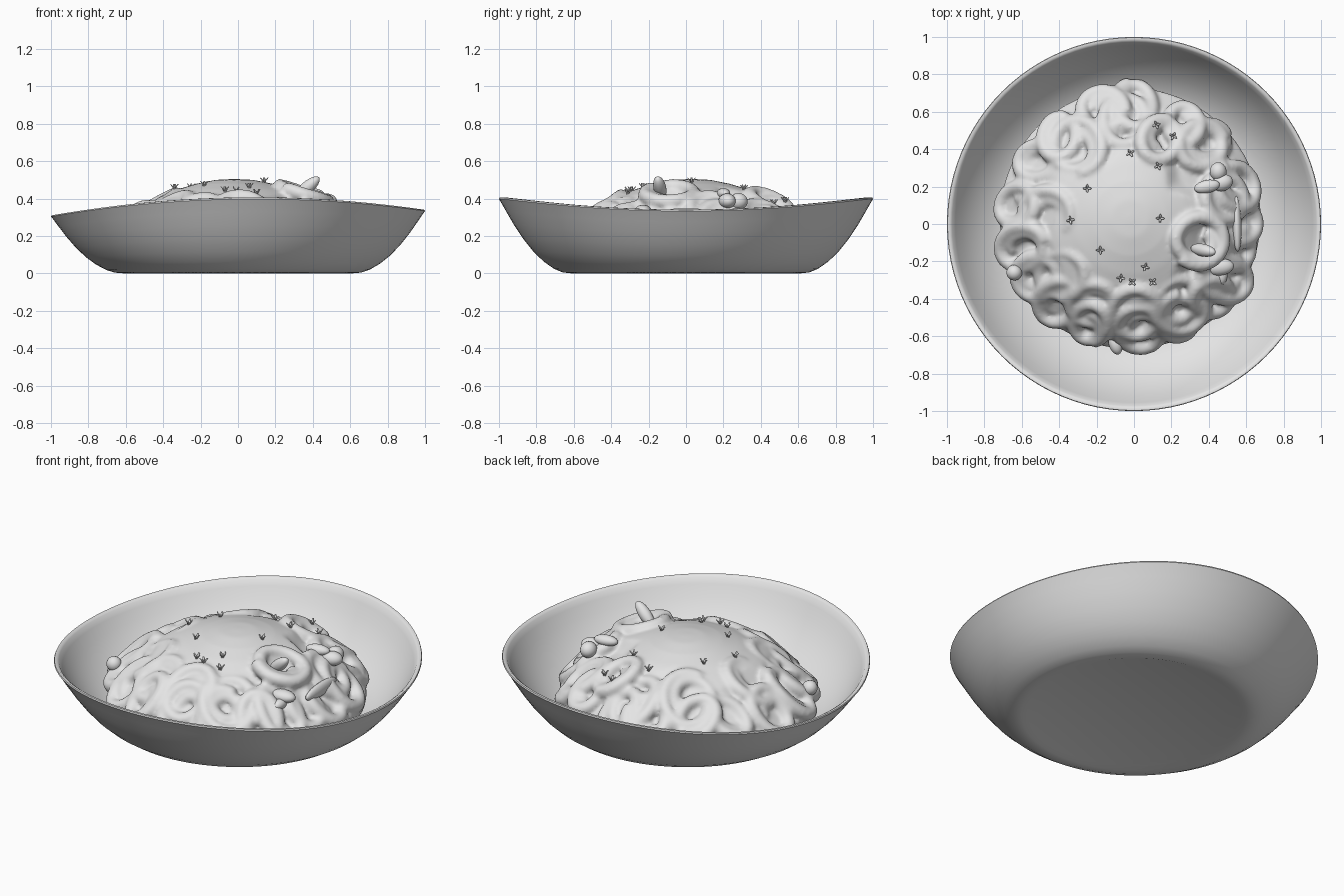
import bpy, bmesh, math, random
from mathutils import Vector, Matrix

random.seed(4)
if "Cube" in bpy.data.objects:
    bpy.data.objects.remove(bpy.data.objects["Cube"], do_unlink=True)

grey = bpy.data.materials.new("plain grey")
grey.use_nodes = True
grey.diffuse_color = (0.78, 0.78, 0.78, 1)
grey.node_tree.nodes["Principled BSDF"].inputs["Base Color"].default_value = grey.diffuse_color


def add_object(name, bm):
    bmesh.ops.recalc_face_normals(bm, faces=bm.faces)
    mesh = bpy.data.meshes.new(name)
    bm.to_mesh(mesh)
    bm.free()
    mesh.shade_smooth()
    mesh.materials.append(grey)
    obj = bpy.data.objects.new(name, mesh)
    bpy.context.collection.objects.link(obj)
    return obj


def lathe(name, profile, shape, steps=96):
    """Spin (radius, height) points; shape(r, z, angle) returns the final position."""
    bm = bmesh.new()
    rings = [[bm.verts.new(shape(r, z, math.tau * i / steps)) for i in range(steps)]
             for r, z in profile]
    for low, high in zip(rings, rings[1:]):
        for i in range(steps):
            j = (i + 1) % steps
            bm.faces.new((low[i], low[j], high[j], high[i]))
    bm.faces.new(rings[0])
    bm.faces.new(rings[-1])
    return add_object(name, bm)


# Bowl with a rim that dips at the two sides
def warped(r, z, a):
    rim = 0.365 - 0.04 * math.cos(2 * a) + 0.015 * math.cos(a)
    return (r * math.cos(a), r * math.sin(a), z * rim / 0.37)


bowl_profile = [(0.58, 0.01), (0.61, 0), (0.66, 0.005), (0.705, 0.022), (0.76, 0.057),
                (0.815, 0.105), (0.87, 0.168), (0.92, 0.237), (0.96, 0.3), (0.99, 0.348),
                (1, 0.363), (0.997, 0.37), (0.985, 0.371), (0.973, 0.362), (0.955, 0.33),
                (0.92, 0.268), (0.87, 0.2), (0.81, 0.137), (0.74, 0.085), (0.67, 0.055), (0.58, 0.045)]
bowl = lathe("bowl", bowl_profile, warped)
bpy.ops.object.select_all(action="DESELECT")
bowl.select_set(True)
bpy.context.view_layer.objects.active = bowl
bpy.ops.object.shade_smooth_by_angle(angle=math.radians(50))

# Overall height of the food by distance from its middle
MIDDLE = Vector((-0.02, 0.03))
heights = [(0, 0.505), (0.1, 0.5), (0.2, 0.48), (0.3, 0.45), (0.4, 0.41), (0.5, 0.36),
           (0.6, 0.28), (0.7, 0.18), (0.78, 0.11), (2, 0.1)]


def mound(x, y):
    r = (Vector((x, y)) - MIDDLE).length
    for (r0, z0), (r1, z1) in zip(heights, heights[1:]):
        if r <= r1:
            return z0 + (z1 - z0) * (r - r0) / (r1 - r0)


# Sauce over the middle, with a wavy edge dropping to the pasta bed
def sauce_bed(r, z, a):
    x, y = MIDDLE.x + r * math.cos(a), MIDDLE.y + r * math.sin(a)
    if z == 0:
        return (x, y, 0.07)
    edge = 0.38 + 0.035 * math.sin(5 * a + 1) + 0.03 * math.sin(8 * a)
    from_middle = math.hypot(x + 0.07, y + 0.02)
    drop = min(max((from_middle - edge) / 0.08, 0), 1) * 0.05
    return (x, y, mound(x, y) - drop)


bed_profile = [(0.69, 0)] + [(0.7 - 0.02 * i, 1) for i in range(35)]
food = lathe("pasta_and_sauce", bed_profile, sauce_bed)

# Pasta coils draped over the mound: x, y, radius, lift
coils = [(-0.3, 0.41, 0.14, 0), (-0.05, 0.55, 0.13, -0.01), (0.14, 0.45, 0.11, 0.02),
         (0.36, 0.42, 0.12, 0), (-0.46, 0.05, 0.13, -0.01), (-0.38, -0.27, 0.12, -0.01),
         (-0.22, -0.42, 0.12, -0.01), (0.01, -0.47, 0.13, 0), (0.24, -0.43, 0.14, 0),
         (0.35, -0.09, 0.13, 0.045), (0.48, 0.14, 0.12, 0.01), (0.48, -0.29, 0.13, 0)]
for i in range(17):
    a = math.tau * (i + random.uniform(-0.25, 0.25)) / 17
    r = random.uniform(0.57, 0.61)
    coils.append((MIDDLE.x + r * math.cos(a), MIDDLE.y + r * math.sin(a),
                  random.uniform(0.09, 0.125), random.uniform(-0.02, 0.01)))

curve = bpy.data.curves.new("pasta_coils", "CURVE")
curve.dimensions = "3D"
curve.bevel_depth = 0.04
curve.bevel_resolution = 3
curve.use_fill_caps = True
for cx, cy, rad, lift in coils:
    phase, stretch = random.uniform(0, math.tau), random.uniform(0.8, 1)
    spline = curve.splines.new("POLY")
    spline.points.add(43)
    for k, point in enumerate(spline.points):
        # One full turn, then winding inward and sinking
        t = math.tau * k / 28
        inward = max(k - 24, 0) / 19
        size = rad * (1 - 0.6 * inward)
        u, v = size * math.cos(t), size * stretch * math.sin(t)
        x = cx + u * math.cos(phase) - v * math.sin(phase)
        y = cy + u * math.sin(phase) + v * math.cos(phase)
        z = mound(x, y) - 0.025 + lift + 0.018 * math.sin(t) - 0.04 * inward
        point.co = (x, y, z, 1)

strands = bpy.data.objects.new("pasta_coils", curve)
bpy.context.collection.objects.link(strands)
bpy.context.view_layer.update()
mesh = bpy.data.meshes.new_from_object(strands.evaluated_get(bpy.context.evaluated_depsgraph_get()))
bpy.data.objects.remove(strands, do_unlink=True)

# Melt bed and coils into one sauced surface
bm = bmesh.new()
bm.from_mesh(food.data)
bm.from_mesh(mesh)
bm.to_mesh(food.data)
bm.free()
bpy.data.meshes.remove(mesh)
remesh = food.modifiers.new("blend", "REMESH")
remesh.mode = "VOXEL"
remesh.voxel_size = 0.012
remesh.use_smooth_shade = True
soften = food.modifiers.new("soften", "SMOOTH")
soften.factor = 0.5
soften.iterations = 7
bpy.context.view_layer.update()
surface = food.evaluated_get(bpy.context.evaluated_depsgraph_get())


def drop_on_food(x, y):
    hit, place, normal, face = surface.ray_cast(Vector((x, y, 2)), Vector((0, 0, -1)))
    return place if hit else Vector((x, y, mound(x, y)))


# Rounded chunks: name, x, y, lift, size, turn, tilt
def chunk(name, x, y, lift, size, turn=0, tilt=0):
    bm = bmesh.new()
    place = drop_on_food(x, y) + Vector((0, 0, lift))
    matrix = (Matrix.Translation(place) @ Matrix.Rotation(turn, 4, "Z")
              @ Matrix.Rotation(tilt, 4, "Y") @ Matrix.Diagonal((*size, 1)))
    bmesh.ops.create_uvsphere(bm, u_segments=20, v_segments=12, radius=1, matrix=matrix)
    add_object(name, bm)


chunk("upright_stick", 0.37, -0.14, 0.04, (0.085, 0.034, 0.034), -0.2, -0.7)
chunk("mushroom_cap", 0.46, -0.23, 0.005, (0.075, 0.045, 0.035), 0.1)
chunk("mushroom_stem", 0.47, -0.27, 0.0, (0.03, 0.055, 0.03))
chunk("second_cap", 0.45, 0.28, 0.02, (0.045, 0.05, 0.045))
chunk("second_stem", 0.47, 0.22, 0.01, (0.06, 0.045, 0.04), 0.3)
chunk("third_piece", 0.39, 0.2, 0.0, (0.07, 0.035, 0.03), 0.2)
chunk("long_leaf", 0.55, 0.0, 0.0, (0.025, 0.15, 0.04), 0.03)
chunk("side_pea", -0.64, -0.26, 0.01, (0.042, 0.042, 0.042))
chunk("front_piece", -0.1, -0.64, 0.0, (0.035, 0.06, 0.035), 0.3)

# Herb sprigs: four small leaves spreading from one point
sprigs = [(-0.02, 0.38), (-0.25, 0.19), (-0.34, 0.02), (-0.18, -0.14), (0.14, 0.03),
          (0.06, -0.23), (-0.07, -0.29), (-0.01, -0.31), (0.1, -0.31),
          (0.12, 0.53), (0.21, 0.47), (0.13, 0.31)]
bm = bmesh.new()
for x, y in sprigs:
    turn = random.uniform(0, math.tau)
    for k in range(4):
        matrix = (Matrix.Translation(drop_on_food(x, y))
                  @ Matrix.Rotation(turn + k * math.tau / 4, 4, "Z")
                  @ Matrix.Rotation(math.radians(42), 4, "Y")
                  @ Matrix.Translation((0, 0, 0.014)) @ Matrix.Diagonal((0.5, 1, 1, 1)))
        bmesh.ops.create_cone(bm, cap_ends=True, segments=6, radius1=0.01, radius2=0.004,
                              depth=0.036, matrix=matrix)
add_object("herb_sprigs", bm)
